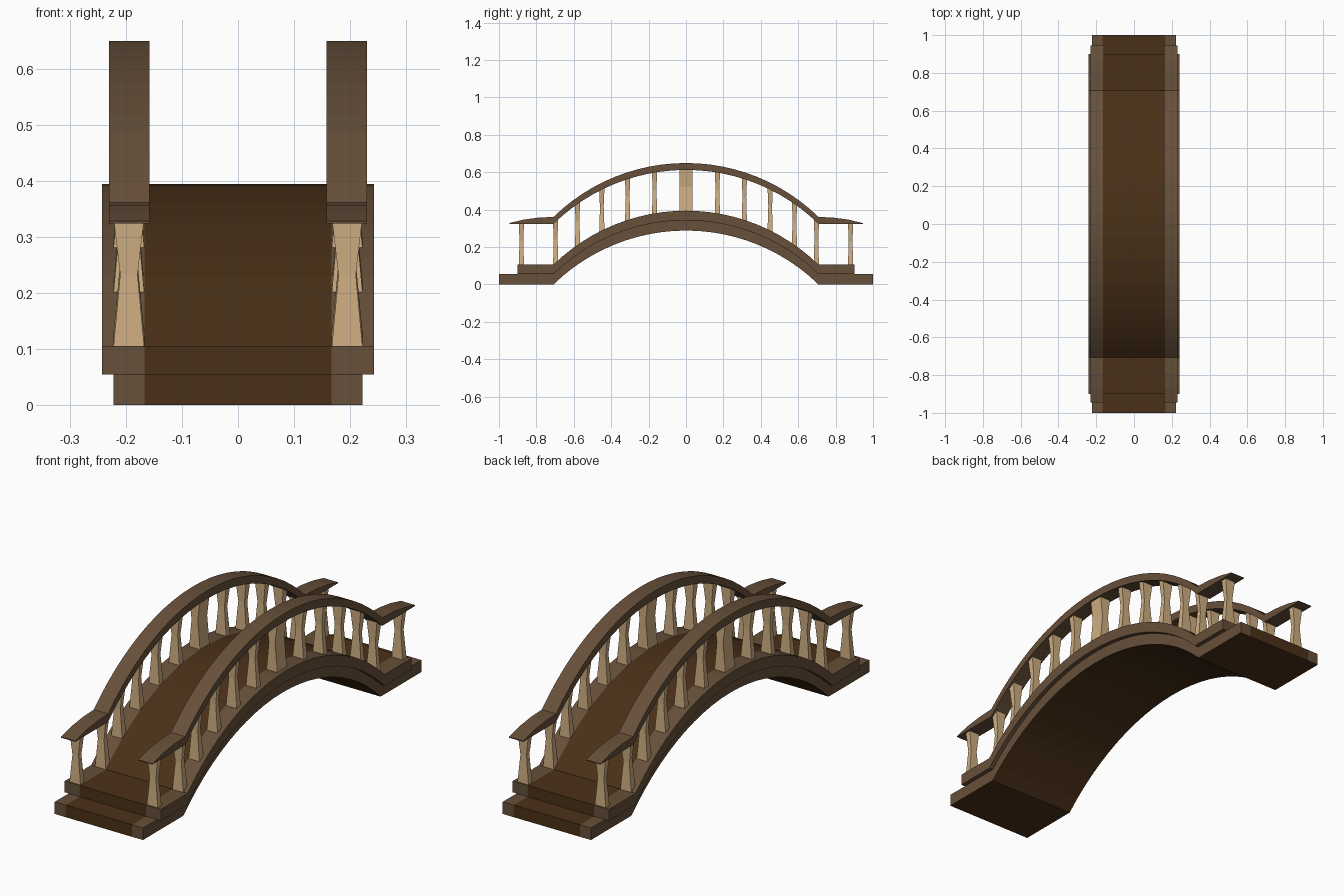
import bpy, bmesh, math

if "Cube" in bpy.data.objects:
    bpy.data.objects.remove(bpy.data.objects["Cube"])


def material(name, rgb):
    m = bpy.data.materials.new(name)
    m.diffuse_color = (*rgb, 1)
    m.use_nodes = True
    m.node_tree.nodes["Principled BSDF"].inputs["Base Color"].default_value = m.diffuse_color
    return m


BROWN = material("brown_wood", (0.135, 0.08, 0.042))
DARK = material("dark_wood", (0.068, 0.03, 0.009))
TAN = material("pale_wood", (0.62, 0.42, 0.22))

SPAN, RISE = 0.708, 0.288
R = (SPAN ** 2 + RISE ** 2) / (2 * RISE)
HALF = math.asin(SPAN / R)
SEG = 24


def arc_z(y):
    """Height of the arch above its flat ends."""
    return math.sqrt(R * R - y * y) - (R - RISE) if abs(y) < SPAN else 0.0


def make_object(name, bm, mats):
    bmesh.ops.recalc_face_normals(bm, faces=bm.faces)
    me = bpy.data.meshes.new(name)
    bm.to_mesh(me)
    bm.free()
    for m in mats:
        me.materials.append(m)
    ob = bpy.data.objects.new(name, me)
    bpy.context.collection.objects.link(ob)
    return ob


def mirror_x(ob):
    ob.modifiers.new("mirror", 'MIRROR').use_axis[0] = True


def band(name, ends, xs, mats, dark_col=None, dark_under=False):
    """Arched slab; ends = (y, bottom, top) from the arch foot outwards."""
    stations = [(-y, b, t) for y, b, t in reversed(ends[1:])]
    b0, t0 = ends[0][1:]
    for i in range(SEG + 1):
        y = R * math.sin(HALF * (2 * i / SEG - 1))
        z = arc_z(y)
        stations.append((y, b0 + z, t0 + z))
    stations += ends[1:]
    bm = bmesh.new()
    bot = [[bm.verts.new((x, y, b)) for x in xs] for y, b, t in stations]
    top = [[bm.verts.new((x, y, t)) for x in xs] for y, b, t in stations]
    cols, n = len(xs) - 1, len(stations) - 1
    for i in range(n):
        for c in range(cols):
            f = bm.faces.new((top[i][c], top[i][c + 1], top[i + 1][c + 1], top[i + 1][c]))
            g = bm.faces.new((bot[i][c], bot[i + 1][c], bot[i + 1][c + 1], bot[i][c + 1]))
            f.material_index = int(c == dark_col)
            g.material_index = int(c == dark_col or dark_under)
        for c in (0, cols):
            bm.faces.new((bot[i][c], top[i][c], top[i + 1][c], bot[i + 1][c]))
    for i in (0, n):
        for c in range(cols):
            f = bm.faces.new((bot[i][c], bot[i][c + 1], top[i][c + 1], top[i][c]))
            f.material_index = int(c == dark_col)
    return make_object(name, bm, mats)


# Lower arch with its ground slabs, and the wider deck on top of it
band("lower_arch", [(SPAN, 0, 0.055), (1.0, 0, 0.055)],
     [-0.222, -0.167, 0.167, 0.222], [BROWN, DARK], 1, True)
band("deck", [(SPAN, 0.055, 0.106), (0.9, 0.055, 0.106)],
     [-0.242, -0.167, 0.167, 0.242], [BROWN, DARK], 1)

# Handrails with tapering ends
rail = band("handrail", [(SPAN, 0.324, 0.361), (0.79, 0.324, 0.357),
                         (0.87, 0.324, 0.346), (0.945, 0.324, 0.328)],
            [0.158, 0.23], [BROWN])
mirror_x(rail)

# Hourglass balusters, the middle one wider
bm = bmesh.new()
for y in (0, 0.168, 0.312, 0.45, 0.58, 0.697, 0.88):
    for s in ((1,) if y == 0 else (1, -1)):
        d = 0.034 if y == 0 else 0.014
        rings = []
        for k, hx, hy in ((0, 0.0275, d), (0.58, 0.0155, d if y == 0 else 0.010), (1, 0.0265, d)):
            ring = []
            for a, b in ((-1, -1), (1, -1), (1, 1), (-1, 1)):
                py = s * y + b * hy
                z = (0.104 + 0.222 * k) + arc_z(py)
                ring.append(bm.verts.new((0.1945 + a * hx, py, z)))
            rings.append(ring)
        bm.faces.new(rings[0])
        bm.faces.new(rings[-1])
        for lo, hi in zip(rings, rings[1:]):
            for i in range(4):
                j = (i + 1) % 4
                bm.faces.new((lo[i], lo[j], hi[j], hi[i]))
mirror_x(make_object("balusters", bm, [TAN]))
